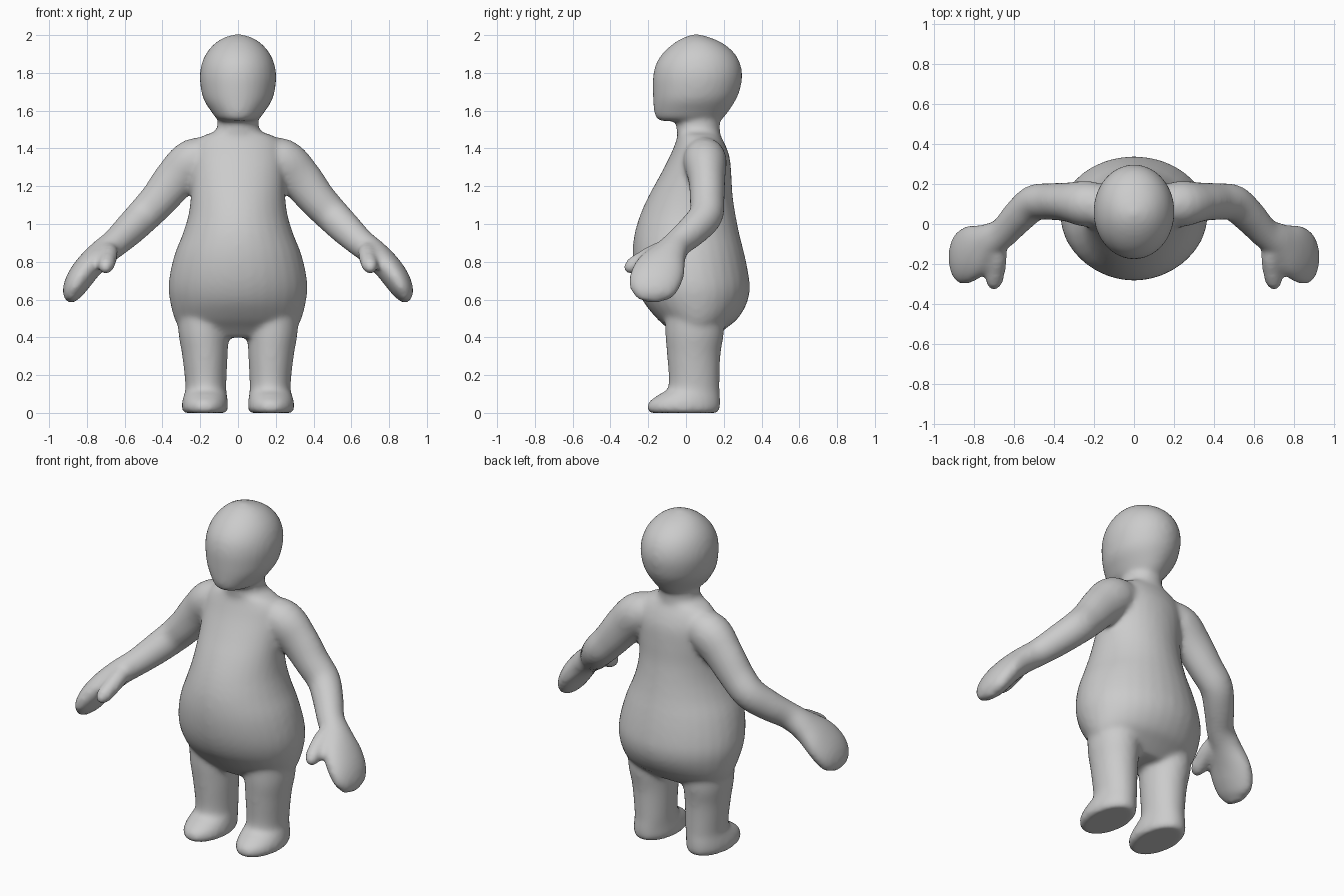
import bpy, bmesh
from math import cos, sin, tau
from mathutils import Vector

SIDES = 32
bm = bmesh.new()


def refine(rows, n=4):
    """Catmull-Rom interpolation of section rows."""
    pts = [Vector(r) for r in rows]
    out = []
    for i in range(len(pts) - 1):
        b, c = pts[i], pts[i + 1]
        a, d = pts[max(i - 1, 0)], pts[min(i + 2, len(pts) - 1)]
        for k in range(n):
            t = k / n
            out.append(0.5 * (2 * b + (c - a) * t + (2 * a - 5 * b + 4 * c - d) * t**2
                              + (3 * b - a - 3 * c + d) * t**3))
    return out + [pts[-1]]


def skin(rings):
    """Closed skin over a list of rings of (centre, u axis, v axis)."""
    loops = []
    for c, u, v in rings:
        loops.append([bm.verts.new(c + u * cos(tau * i / SIDES) + v * sin(tau * i / SIDES))
                      for i in range(SIDES)])
    faces = [bm.faces.new(loops[0]), bm.faces.new(loops[-1])]
    for a, b in zip(loops, loops[1:]):
        for i in range(SIDES):
            j = (i + 1) % SIDES
            faces.append(bm.faces.new((a[i], a[j], b[j], b[i])))
    bmesh.ops.recalc_face_normals(bm, faces=faces)


def upright(rows, side=1):
    """Stacked ellipses: z, x centre, half width, front y, back y."""
    skin([(Vector((side * x, (f + b) / 2, z)), Vector((w, 0, 0)), Vector((0, (b - f) / 2, 0)))
          for z, x, w, f, b in refine(rows)])


def limb(rows, side=1):
    """Tube along a path: x, y, z, thickness radius, breadth radius."""
    secs = refine(rows)
    ctr = [Vector((side * s[0], s[1], s[2])) for s in secs]
    rings = []
    for i, s in enumerate(secs):
        t = (ctr[min(i + 1, len(ctr) - 1)] - ctr[max(i - 1, 0)]).normalized()
        v = Vector((0, 1, 0))
        v = (v - t * v.dot(t)).normalized()
        rings.append((ctr[i], t.cross(v) * s[3], v * s[4]))
    skin(rings)


# Torso with neck
upright([(.40, 0, .25, -.05, .15), (.45, 0, .31, -.10, .215), (.5, 0, .337, -.155, .275),
         (.58, 0, .358, -.22, .322), (.66, 0, .368, -.257, .338), (.75, 0, .358, -.277, .328),
         (.85, 0, .332, -.283, .307), (.95, 0, .292, -.272, .282), (1.05, 0, .262, -.242, .262),
         (1.15, 0, .25, -.197, .247), (1.25, 0, .25, -.142, .241), (1.35, 0, .25, -.09, .232),
         (1.42, 0, .235, -.06, .208), (1.465, 0, .19, -.045, .185), (1.49, 0, .125, -.05, .18),
         (1.53, 0, .108, -.052, .18), (1.62, 0, .108, -.052, .18)])

# Head
upright([(1.545, 0, .085, -.13, .17), (1.56, 0, .115, -.158, .197), (1.6, 0, .145, -.17, .228),
         (1.65, 0, .178, -.174, .26), (1.7, 0, .194, -.176, .283), (1.78, 0, .203, -.175, .298),
         (1.85, 0, .192, -.158, .287), (1.91, 0, .164, -.118, .252), (1.96, 0, .118, -.06, .19),
         (1.99, 0, .066, -.005, .12), (2.004, 0, .015, .04, .065)])

for side in (1, -1):
    # Leg and foot
    upright([(0, .175, .108, -.19, .168), (.02, .175, .122, -.207, .18), (.06, .175, .121, -.195, .182),
             (.10, .172, .113, -.14, .18), (.14, .17, .108, -.093, .178), (.3, .175, .12, -.1, .182),
             (.42, .182, .133, -.11, .2), (.55, .18, .14, -.11, .2)], side)
    # Arm and mitten hand
    limb([(.10, .09, 1.37, .085, .09), (.23, .10, 1.335, .12, .115), (.33, .11, 1.24, .113, .098),
          (.42, .112, 1.13, .1, .092), (.50, .105, 1.045, .093, .09), (.575, .04, .97, .086, .084),
          (.65, -.04, .90, .076, .076), (.72, -.085, .845, .073, .092), (.79, -.13, .775, .072, .132),
          (.845, -.165, .70, .068, .138), (.878, -.19, .635, .052, .112), (.89, -.2, .59, .022, .05)], side)
    # Thumb
    limb([(.69, -.06, .87, .04, .04), (.685, -.15, .85, .05, .05), (.69, -.23, .81, .047, .047),
          (.70, -.29, .775, .042, .042), (.703, -.325, .755, .018, .018)], side)

mesh = bpy.data.meshes.new("body")
bm.to_mesh(mesh)
bm.free()
body = bpy.data.objects.new("body", mesh)
bpy.context.collection.objects.link(body)

# Fuse the parts into one skin and soften the joins
fuse = body.modifiers.new("fuse", 'REMESH')
fuse.mode = 'VOXEL'
fuse.voxel_size = 0.014
fuse.use_smooth_shade = True
soften = body.modifiers.new("soften", 'SMOOTH')
soften.factor = 0.5
soften.iterations = 10
